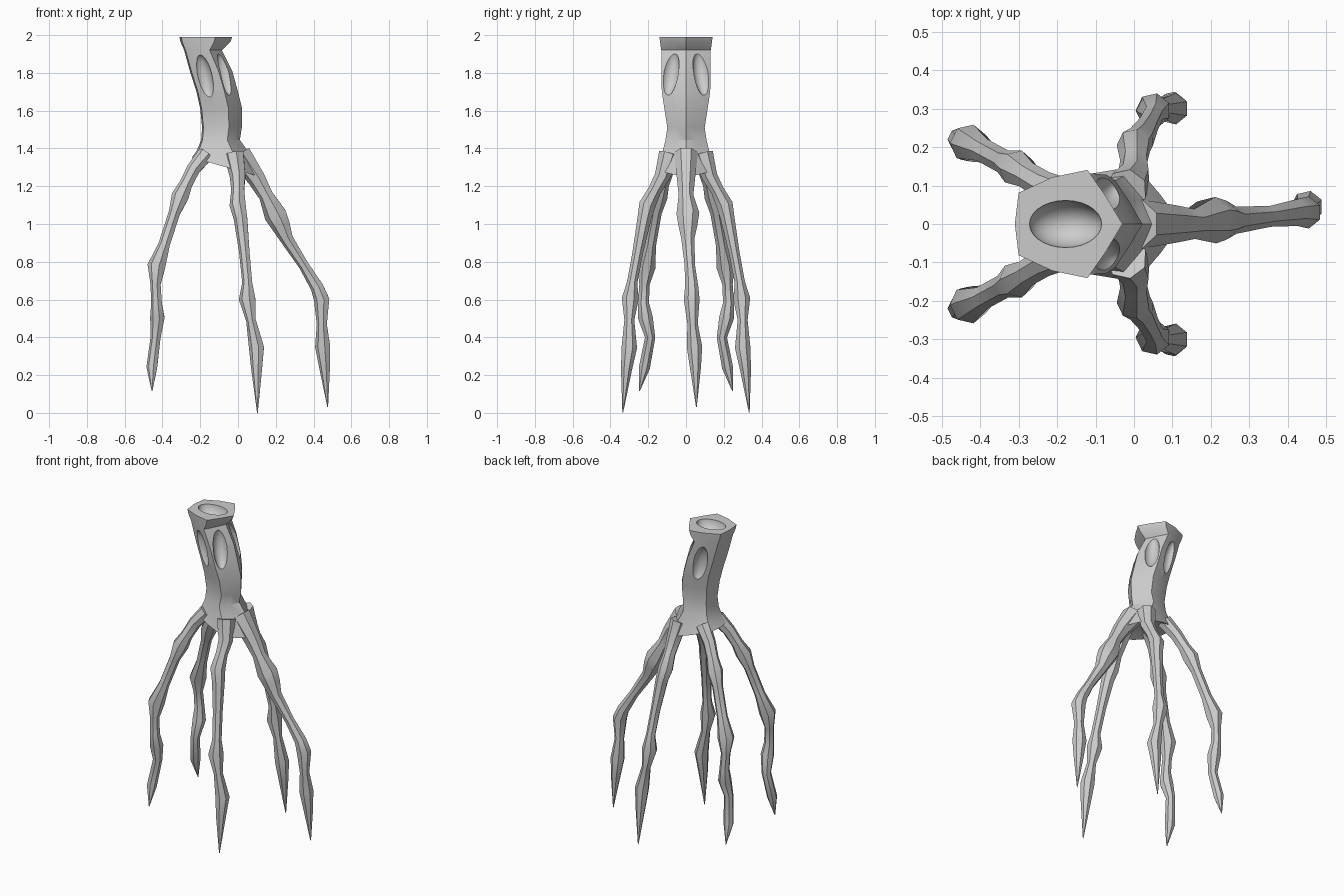
import bpy, bmesh, math
from mathutils import Vector

if "Cube" in bpy.data.objects:
    bpy.data.objects.remove(bpy.data.objects["Cube"])

# Five-cornered outline of the trunk: ridge at +x, flat at -x
HALF = [(0.69, 0.5), (0.35, 0.97), (-0.3, 0.84), (-0.93, 0.56)]
OUTLINE = [(1, 0)] + HALF + [(-1, 0)] + [(x, -y) for x, y in reversed(HALF)]


def loft(name, rings):
    """Skin a list of equal-length point rings and cap both ends."""
    bm = bmesh.new()
    rows = [[bm.verts.new(p) for p in ring] for ring in rings]
    for a, b in zip(rows, rows[1:]):
        n = len(a)
        for i in range(n):
            bm.faces.new((a[i], a[(i + 1) % n], b[(i + 1) % n], b[i]))
    bm.faces.new(rows[0])
    bm.faces.new(rows[-1])
    bmesh.ops.recalc_face_normals(bm, faces=bm.faces)
    mesh = bpy.data.meshes.new(name)
    bm.to_mesh(mesh)
    bm.free()
    ob = bpy.data.objects.new(name, mesh)
    bpy.context.collection.objects.link(ob)
    return ob


def smooth(ob, deg):
    bpy.ops.object.select_all(action='DESELECT')
    ob.select_set(True)
    bpy.context.view_layer.objects.active = ob
    bpy.ops.object.shade_smooth_by_angle(angle=math.radians(deg))


def trunk_ring(left, right, ry, z, tilt=0):
    cx, rx = (left + right) / 2, (right - left) / 2
    return [(cx + rx * u, ry * v, z + tilt * rx * u) for u, v in OUTLINE]


def finger(name, points, side=1, sides=7):
    """Knobbly tapering limb through points (x, y, z, radius)."""
    ps = [Vector((x, y * side, z)) for x, y, z, r in points]
    rings = []
    for i, p in enumerate(ps):
        t = (ps[min(i + 1, len(ps) - 1)] - ps[max(i - 1, 0)]).normalized()
        u = Vector((0, 1, 0)).cross(t).normalized()
        v = t.cross(u)
        rings.append([p + points[i][3] * (u * math.cos(a) + v * math.sin(a) * side)
                      for a in (k * math.tau / sides for k in range(sides))])
    ob = loft(name, rings)
    smooth(ob, 40)


def cut(target, loc, scale, rot):
    bpy.ops.mesh.primitive_uv_sphere_add(segments=28, ring_count=16, radius=1,
                                         location=loc, rotation=rot)
    cutter = bpy.context.object
    cutter.name = "hollow_cutter"
    cutter.scale = scale
    mod = target.modifiers.new("hollow", 'BOOLEAN')
    mod.operation, mod.solver, mod.object = 'DIFFERENCE', 'EXACT', cutter
    bpy.context.view_layer.objects.active = target
    bpy.ops.object.modifier_apply(modifier=mod.name)
    bpy.data.objects.remove(cutter)


# Leaning trunk with a lipped top, flaring into the palm with a hollow underside
trunk = loft("trunk", [
    trunk_ring(-0.31, -0.03, 0.145, 1.99),
    trunk_ring(-0.305, -0.04, 0.142, 1.965),
    trunk_ring(-0.285, -0.085, 0.135, 1.92),
    trunk_ring(-0.255, -0.03, 0.135, 1.81),
    trunk_ring(-0.22, 0.0, 0.132, 1.70),
    trunk_ring(-0.20, 0.022, 0.118, 1.61),
    trunk_ring(-0.19, 0.02, 0.102, 1.51),
    trunk_ring(-0.195, 0.01, 0.112, 1.445),
    trunk_ring(-0.22, 0.075, 0.132, 1.37, -0.1),
    trunk_ring(-0.245, 0.125, 0.155, 1.30, -0.28),
    trunk_ring(-0.18, 0.07, 0.10, 1.335, -0.2),
])

# Long oval hollows on the trunk and the bowl in its top
LEAN = -0.21
for s in (-1, 1):
    cut(trunk, (-0.18, 0.125 * s, 1.775), (0.045, 0.05, 0.125), (0, LEAN, 0))
    cut(trunk, (-0.06, 0.085 * s, 1.80), (0.05, 0.045, 0.125), (0, LEAN - 0.05, 0.6 * s))
cut(trunk, (-0.178, 0, 2.0), (0.095, 0.062, 0.08), (0, 0, 0))
smooth(trunk, 35)

# Single finger reaching to +x
finger("middle_finger", [
    (0.01, 0, 1.37, .065), (0.10, 0, 1.24, .05), (0.15, 0, 1.15, .04),
    (0.20, .01, 1.05, .062), (0.23, .01, 0.99, .052), (0.26, .01, 0.92, .036),
    (0.35, .02, 0.78, .028), (0.42, .03, 0.665, .036), (0.445, .03, 0.60, .043),
    (0.445, .035, 0.47, .028), (0.45, .045, 0.35, .042), (0.46, .05, 0.24, .03),
    (0.475, .055, 0.03, .002)])

# Mirrored pairs of fingers
SIDE = [
    (-0.02, .09, 1.37, .055), (0.0, .125, 1.25, .043), (0.0, .165, 1.18, .036),
    (0.0, .205, 1.10, .045), (0.015, .22, 1.03, .038), (0.035, .255, 0.85, .029),
    (0.05, .285, 0.69, .028), (0.05, .295, 0.605, .046), (0.07, .30, 0.49, .027),
    (0.10, .30, 0.345, .042), (0.10, .315, 0.23, .03), (0.103, .335, 0.0, .002)]
BACK = [
    (-0.17, .07, 1.37, .045), (-0.235, .10, 1.29, .038), (-0.275, .125, 1.21, .036),
    (-0.305, .145, 1.145, .048), (-0.335, .16, 1.06, .032), (-0.39, .19, 0.89, .032),
    (-0.43, .21, 0.775, .05), (-0.435, .22, 0.68, .028), (-0.43, .225, 0.58, .03),
    (-0.425, .215, 0.505, .04), (-0.435, .19, 0.40, .028), (-0.455, .22, 0.24, .03),
    (-0.455, .247, 0.115, .002)]
for s, tag in ((-1, "front"), (1, "rear")):
    finger("side_finger_" + tag, SIDE, s)
    finger("back_finger_" + tag, BACK, s)
